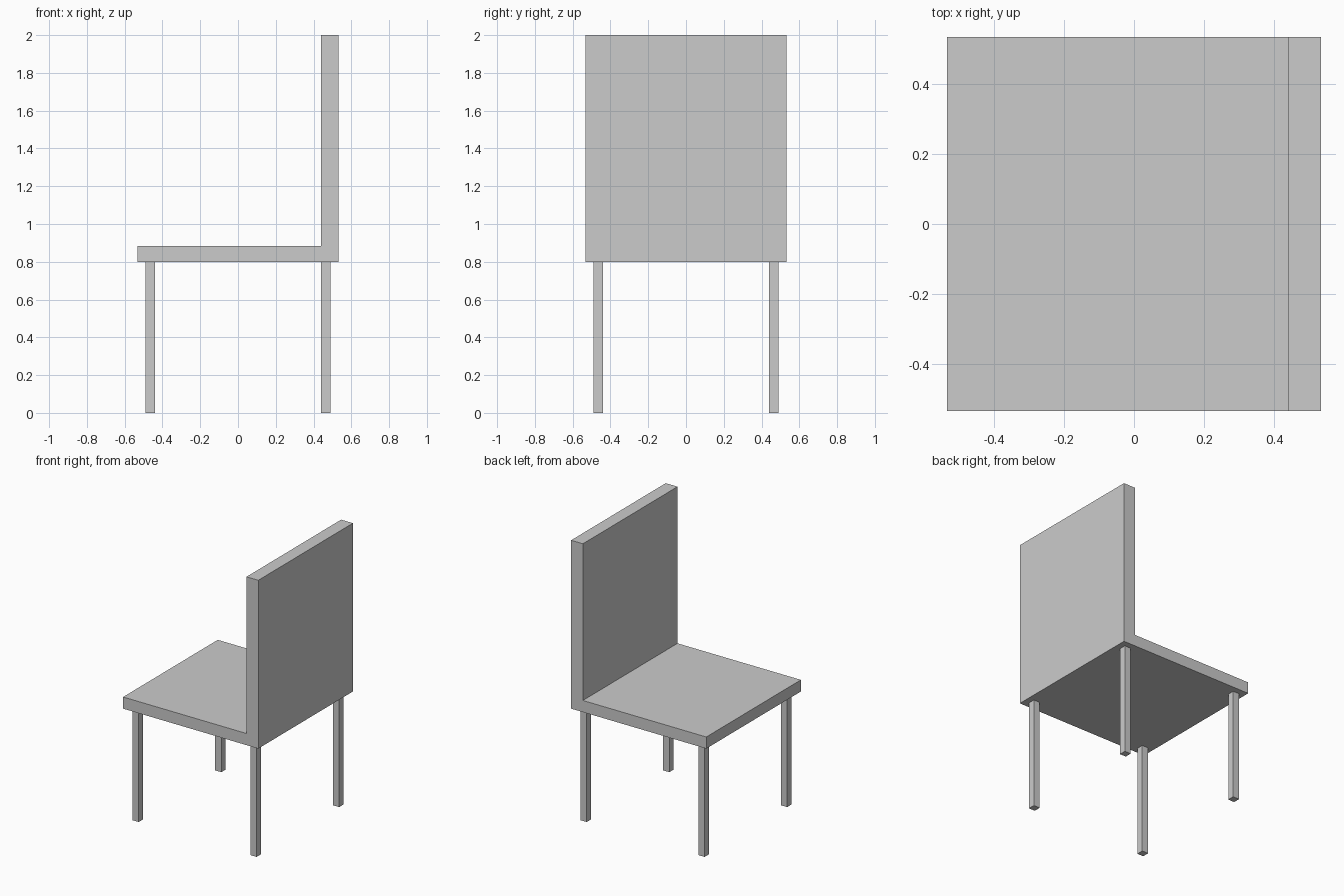
import bpy, bmesh

if "Cube" in bpy.data.objects:
    bpy.data.objects.remove(bpy.data.objects["Cube"])

HALF = 0.533        # half width of the seat
LEG_IN, LEG_OUT = 0.44, 0.49
SEAT_Z, SEAT_TOP, BACK_X = 0.8, 0.883, 0.44


def prism(name, outline, direction):
    """Extrude a flat closed outline along a direction into a solid."""
    bm = bmesh.new()
    face = bm.faces.new([bm.verts.new(p) for p in outline])
    grown = bmesh.ops.extrude_face_region(bm, geom=[face], use_keep_orig=True)
    verts = [g for g in grown["geom"] if isinstance(g, bmesh.types.BMVert)]
    bmesh.ops.translate(bm, verts=verts, vec=direction)
    bmesh.ops.recalc_face_normals(bm, faces=bm.faces)
    mesh = bpy.data.meshes.new(name)
    bm.to_mesh(mesh)
    bm.free()
    obj = bpy.data.objects.new(name, mesh)
    bpy.context.collection.objects.link(obj)
    return obj


# Seat and backrest: one L-shaped side profile, extruded across the width
profile = [(-HALF, SEAT_Z), (HALF, SEAT_Z), (HALF, 2.0),
           (BACK_X, 2.0), (BACK_X, SEAT_TOP), (-HALF, SEAT_TOP)]
prism("seat_and_backrest", [(x, -HALF, z) for x, z in profile], (0, 2 * HALF, 0))

# Four square legs; the backrest is on the +x side
for sx, end in ((-1, "front"), (1, "back")):
    for sy, side in ((-1, "right"), (1, "left")):
        a, b = LEG_IN, LEG_OUT
        square = [(sx * x, sy * y, 0) for x, y in ((a, a), (b, a), (b, b), (a, b))]
        prism(f"{end}_{side}_leg", square, (0, 0, SEAT_Z))
